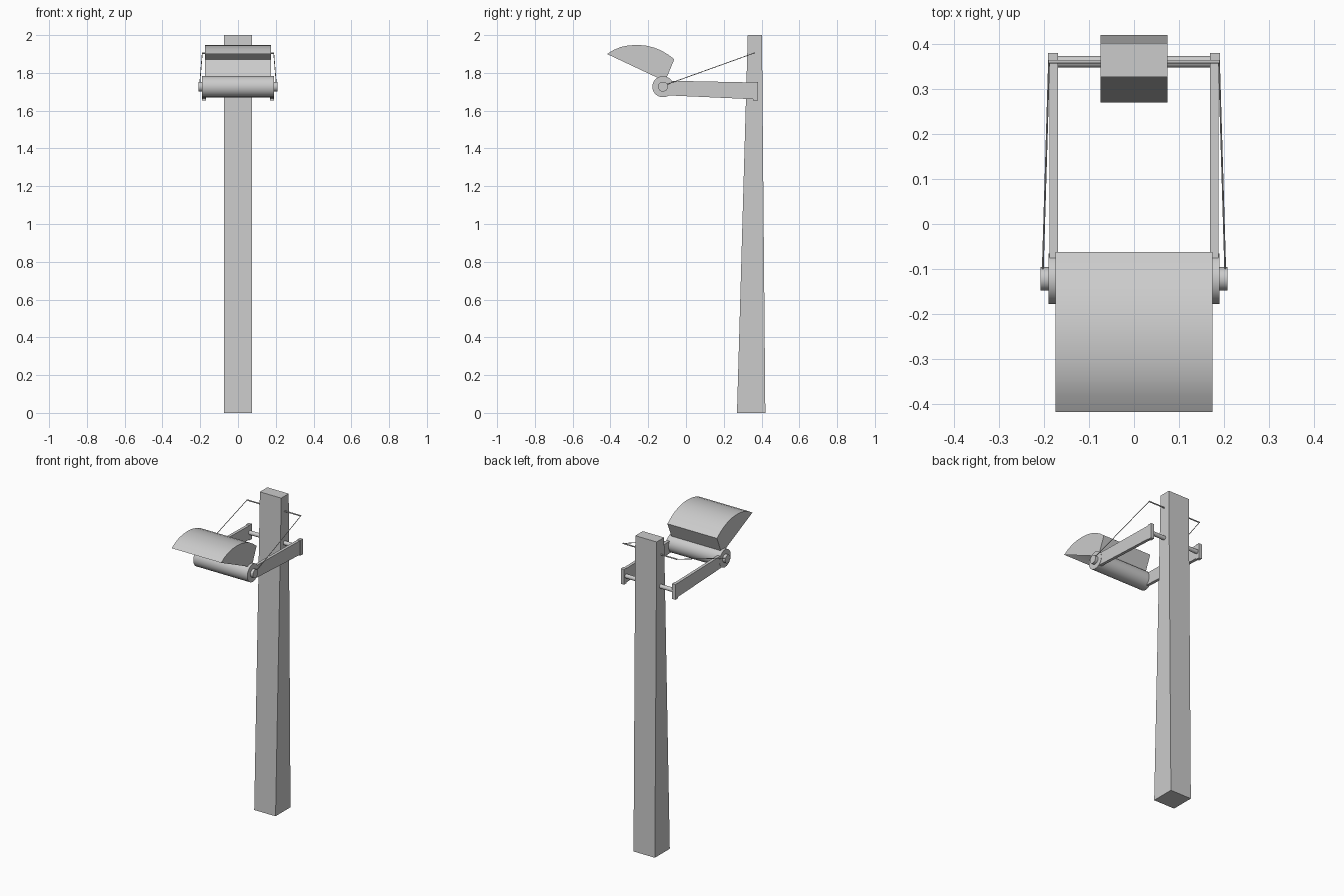
import bpy, bmesh, math
from mathutils import Vector

if "Cube" in bpy.data.objects:
    bpy.data.objects.remove(bpy.data.objects["Cube"])


def finish(name, bm, smooth=False):
    bmesh.ops.recalc_face_normals(bm, faces=bm.faces[:])
    me = bpy.data.meshes.new(name)
    bm.to_mesh(me)
    bm.free()
    ob = bpy.data.objects.new(name, me)
    bpy.context.collection.objects.link(ob)
    if smooth:
        bpy.ops.object.select_all(action='DESELECT')
        ob.select_set(True)
        bpy.context.view_layer.objects.active = ob
        bpy.ops.object.shade_smooth_by_angle(angle=math.radians(25))
    return ob


def prism(name, profile, x0, x1, open_edges=(), smooth=False):
    """Sweep a (y, z) profile along x, leaving the listed side edges open."""
    bm = bmesh.new()
    a = [bm.verts.new((x0, y, z)) for y, z in profile]
    b = [bm.verts.new((x1, y, z)) for y, z in profile]
    bm.faces.new(a)
    bm.faces.new(b[::-1])
    n = len(profile)
    for i in range(n):
        if i not in open_edges:
            j = (i + 1) % n
            bm.faces.new((a[i], a[j], b[j], b[i]))
    return finish(name, bm, smooth)


def rod(name, p, q, radius, sides=32):
    p, q = Vector(p), Vector(q)
    bm = bmesh.new()
    bmesh.ops.create_cone(bm, cap_ends=True, segments=sides, radius1=radius,
                          radius2=radius, depth=(q - p).length)
    rot = (q - p).to_track_quat('Z', 'Y')
    for v in bm.verts:
        v.co = rot @ v.co + (p + q) / 2
    return finish(name, bm, True)


PY, PZ = -0.122, 1.727   # pivot axis
RY = 0.361               # mounting rods

# Tapered post
prism("post", [(0.27, 0), (0.42, 0), (0.402, 2), (0.327, 2)], -0.075, 0.075)

# Rods through the post
rod("arm_rod", (-0.18, RY, 1.703), (0.18, RY, 1.703), 0.013)
rod("stay_rod", (-0.19, RY, 1.905), (0.19, RY, 1.905), 0.004, 12)

# Pivot drum
rod("pivot_drum", (-0.19, PY, PZ), (0.19, PY, PZ), 0.056, 48)

# Hollow hood: arc and back plate with closed ends, open underneath
hood = [(-0.418, 1.900), (-0.382, 1.922), (-0.345, 1.937), (-0.305, 1.945),
        (-0.26, 1.948), (-0.215, 1.945), (-0.17, 1.934), (-0.13, 1.918),
        (-0.095, 1.897), (-0.062, 1.872), (-0.102, 1.776), (-0.15, 1.774)]
prism("hood", hood, -0.174, 0.174, open_edges=(10, 11), smooth=True)

# Arms, end blocks, pivot caps and stay wires on both sides
for side, s in (("right", 1), ("left", -1)):
    prism(f"{side}_arm", [(-0.12, 1.759), (0.37, 1.749), (0.37, 1.66),
                          (-0.12, 1.682)], s * 0.169, s * 0.188)
    prism(f"{side}_arm_end", [(0.355, 1.752), (0.38, 1.752), (0.38, 1.655),
                              (0.355, 1.655)], s * 0.169, s * 0.191)
    rod(f"{side}_pivot_cap", (s * 0.188, PY, PZ), (s * 0.208, PY, PZ), 0.026)
    rod(f"{side}_stay_wire", (s * 0.189, RY, 1.905),
        (s * 0.203, PY + 0.015, PZ + 0.01), 0.002, 8)
